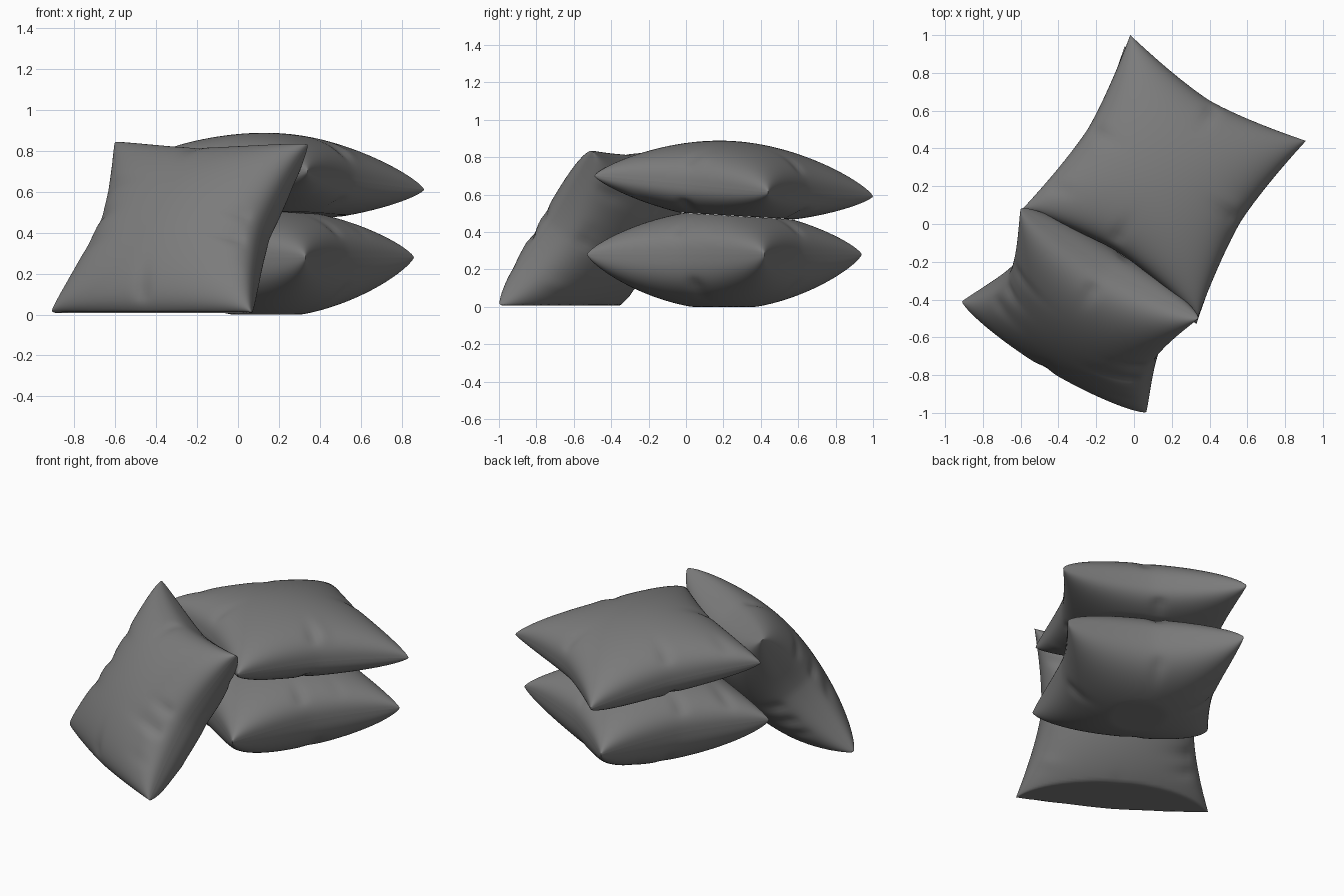
import bpy, bmesh, math, random
from mathutils import Vector

cube = bpy.data.objects.get("Cube")
if cube:
    bpy.data.objects.remove(cube)

# One plain grey cloth
cloth = bpy.data.materials.new("grey_cloth")
cloth.use_nodes = True
cloth.diffuse_color = (0.2, 0.2, 0.2, 1)
cloth.node_tree.nodes["Principled BSDF"].inputs["Base Color"].default_value = (0.2, 0.2, 0.2, 1)

SEGMENTS = 64


def make_folds(seed, extra):
    """Grooves running in from the edges: axis, side, position, width, depth, reach."""
    rng = random.Random(seed)
    folds = []
    for axis in (0, 1):
        for side in (-1, 1):
            folds.append((axis, side, rng.uniform(-0.1, 0.1), 0.07, 0.02, 0.25))
    # Extra wrinkles along the two upright sides only
    for side in (-1, 1):
        for _ in range(extra):
            folds.append((0, side, rng.uniform(-0.7, 0.7), rng.uniform(0.06, 0.1),
                          rng.uniform(-0.01, 0.02), rng.uniform(0.2, 0.4)))
    return folds


def groove(a, b, folds):
    total = 0
    for axis, side, pos, width, depth, reach in folds:
        across, along = (a, b) if axis == 0 else (b, a)
        d = 1 - across * side
        total += depth * min(d / 0.08, 1) * math.exp(-(d / reach) ** 2 - ((along - pos) / width) ** 2)
    return total


def pillow(name, corners, upper, lower, pinch, seed, extra, limit):
    """Two puffed sheets between four corners, joined along a sharp seam."""
    p00, p10, p11, p01 = [Vector(c) for c in corners]
    normal = (p10 - p00).cross(p01 - p00).normalized()
    left, right, bottom, top = pinch
    bm = bmesh.new()
    for side, puff in ((1, upper), (-1, lower)):
        folds = make_folds(seed + side, extra)
        sheet = bmesh.ops.create_grid(bm, x_segments=SEGMENTS, y_segments=SEGMENTS, size=1)["verts"]
        if side < 0:
            bmesh.ops.reverse_faces(bm, faces=list({f for v in sheet for f in v.link_faces}))
        for v in sheet:
            # Finer spacing toward the seam
            a, b = (math.sin(c * math.pi / 2) for c in v.co.xy)
            # Edges drawn in between the corners
            x = a * (1 - (left + (right - left) * (a + 1) / 2) * (1 - abs(b) ** 1.5))
            y = b * (1 - (bottom + (top - bottom) * (b + 1) / 2) * (1 - abs(a) ** 1.5))
            s, t = (x + 1) / 2, (y + 1) / 2
            base = p00.lerp(p10, s).lerp(p01.lerp(p11, s), t)
            room = max(0, (1 - a * a) * (1 - b * b))
            height = 0 if room < 1e-5 else max(0.0005, puff * room ** 0.38 - groove(a, b, folds) * min(1, room * 4))
            v.co = limit(base + normal * side * height, side)
    # Seam: the open rims of the two sheets, kept sharp when joined
    for e in bm.edges:
        e.smooth = not e.is_boundary
    bmesh.ops.remove_doubles(bm, verts=bm.verts, dist=0.00005)
    for f in bm.faces:
        f.smooth = True
    mesh = bpy.data.meshes.new(name)
    bm.to_mesh(mesh)
    bm.free()
    mesh.materials.append(cloth)
    bpy.context.collection.objects.link(bpy.data.objects.new(name, mesh))


def contact(co):
    """Height of the plane where the stacked pillows press together."""
    return 0.502 - 0.06 * co.y


def press_lower(co, side):
    co.z = min(max(co.z, 0), contact(co) - 0.001)
    return co


def press_upper(co, side):
    if side < 0:
        co.z = max(co.z, contact(co))
    return co


def press_floor(co, side):
    co.z = max(co.z, 0.012 if side > 0 else 0.008)
    return co


pillow("lower_pillow",
       [(-0.58, -0.02, 0.28), (0.33, -0.53, 0.28), (0.86, 0.42, 0.28), (-0.05, 0.94, 0.28)],
       0.24, 0.295, (0.13, 0.13, 0.13, 0.13), 3, 1, press_lower)
pillow("upper_pillow",
       [(-0.59, 0.08, 0.69), (0.34, -0.49, 0.70), (0.91, 0.44, 0.61), (-0.02, 1.0, 0.59)],
       0.237, 0.19, (0.13, 0.13, 0.13, 0.15), 8, 1, press_upper)
pillow("leaning_pillow",
       [(-0.91, -0.41, 0.015), (0.065, -0.995, 0.012), (0.34, -0.5, 0.83), (-0.6, 0.08, 0.84)],
       0.22, 0.29, (0.23, 0.17, -0.06, 0.14), 15, 4, press_floor)
